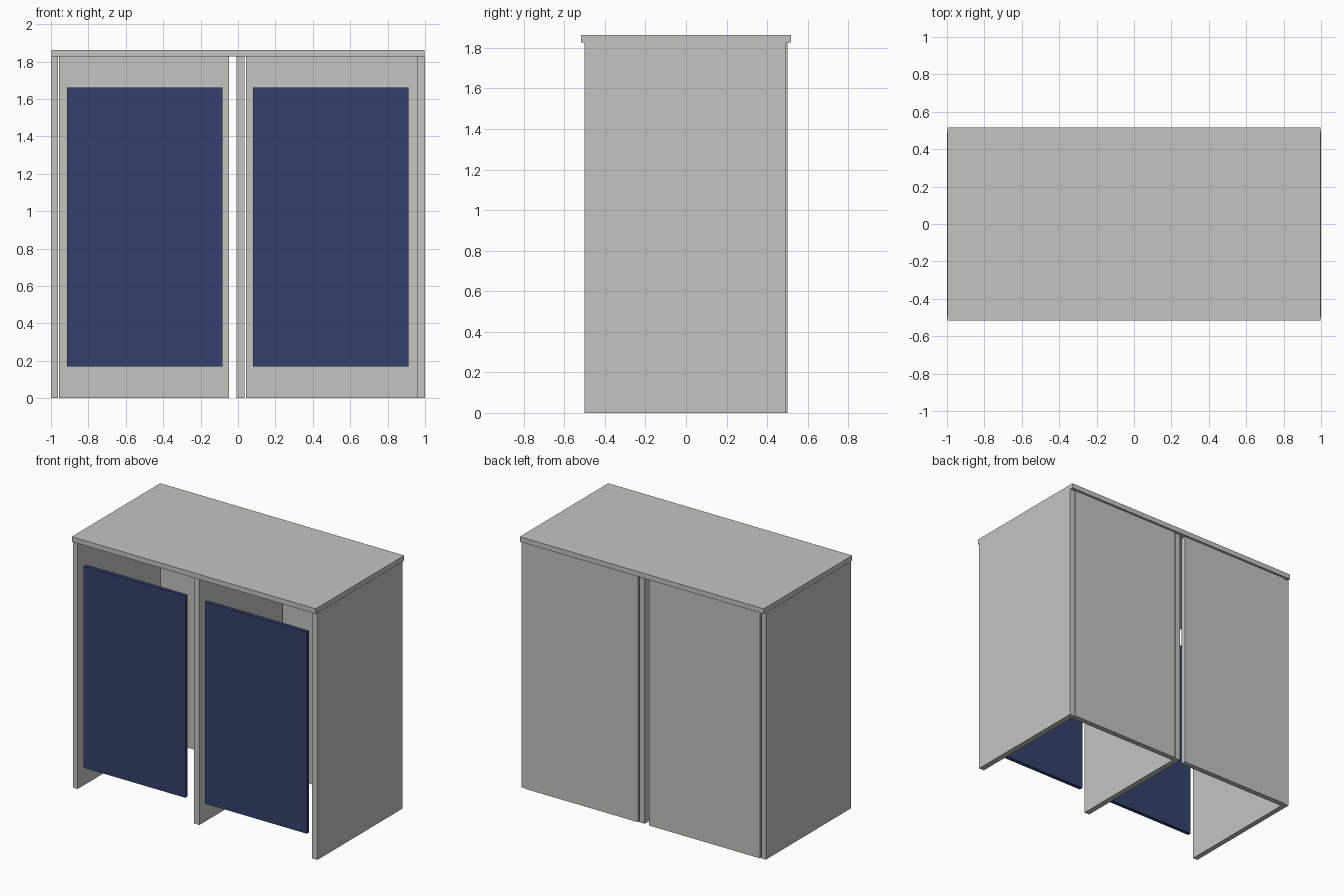
import bpy
import bmesh
from mathutils import Matrix, Vector

if "Cube" in bpy.data.objects:
    bpy.data.objects.remove(bpy.data.objects["Cube"])


def material(name, color):
    m = bpy.data.materials.new(name)
    m.diffuse_color = (*color, 1.0)
    m.use_nodes = True
    m.node_tree.nodes["Principled BSDF"].inputs["Base Color"].default_value = m.diffuse_color
    return m


GREY = material("warm_grey_board", (0.55, 0.55, 0.52))
BLUE = material("navy_panel", (0.034, 0.052, 0.15))


def board(name, xs, ys, zs, mat):
    """Flat box between the given x, y and z limits."""
    lo, hi = Vector((xs[0], ys[0], zs[0])), Vector((xs[1], ys[1], zs[1]))
    bm = bmesh.new()
    bmesh.ops.create_cube(bm, size=1.0, matrix=Matrix.LocRotScale((lo + hi) / 2, None, hi - lo))
    mesh = bpy.data.meshes.new(name)
    bm.to_mesh(mesh)
    bm.free()
    mesh.materials.append(mat)
    obj = bpy.data.objects.new(name, mesh)
    bpy.context.collection.objects.link(obj)
    return obj


H = 1.826  # underside of the top

# Upright boards
for name, xs in (("left_side", (-1.0, -0.962)),
                 ("centre_divider", (-0.008, 0.034)),
                 ("right_side", (0.957, 1.0))):
    board(name, xs, (-0.5, 0.494), (0.0, H), GREY)

# Back boards, slightly proud of the uprights, with a gap left of the divider
for name, xs in (("left_back", (-0.956, -0.048)),
                 ("right_back", (0.043, 0.957))):
    board(name, xs, (0.46, 0.5), (0.0, H), GREY)

# Overhanging top
board("counter_top", (-0.998, 0.998), (-0.517, 0.517), (H, 1.863), GREY)

# Blue front panels
for name, xs in (("left_front_panel", (-0.915, -0.082)),
                 ("right_front_panel", (0.079, 0.912))):
    board(name, xs, (-0.499, -0.471), (0.17, 1.662), BLUE)
